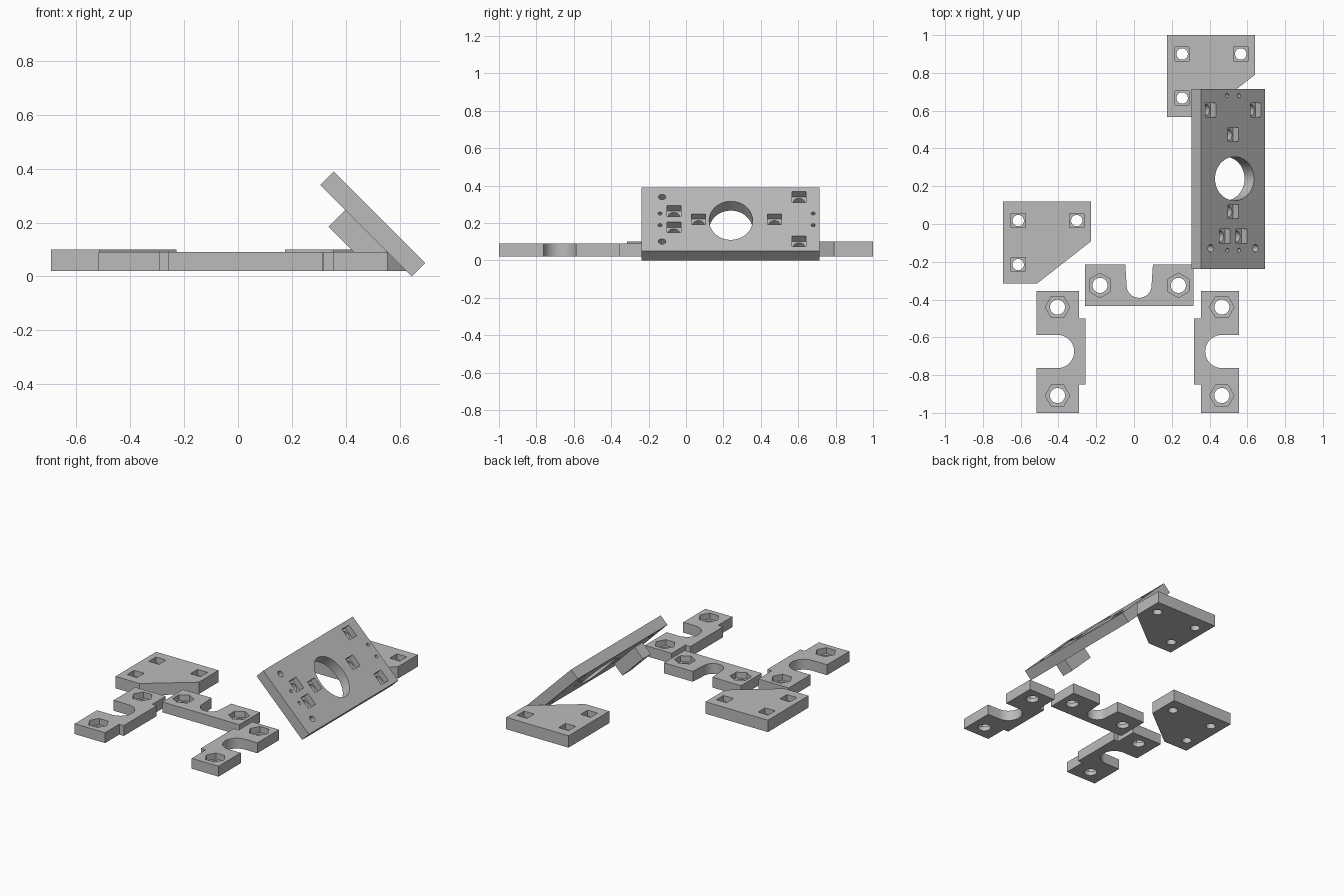
import bpy, bmesh, math
from mathutils import Matrix

if "Cube" in bpy.data.objects:
    bpy.data.objects.remove(bpy.data.objects["Cube"])

grey = bpy.data.materials.new("plain_grey")
grey.diffuse_color = (0.5, 0.5, 0.5, 1)
grey.use_nodes = True
grey.node_tree.nodes["Principled BSDF"].inputs["Base Color"].default_value = grey.diffuse_color


def prisms(name, outlines, z0, z1):
    """One object made of upright prisms, one per outline (counter-clockwise)."""
    bm = bmesh.new()
    for pts in outlines:
        face = bm.faces.new([bm.verts.new((x, y, z0)) for x, y in pts])
        top = bmesh.ops.extrude_face_region(bm, geom=[face])
        bmesh.ops.translate(bm, vec=(0, 0, z1 - z0),
                            verts=[v for v in top["geom"] if isinstance(v, bmesh.types.BMVert)])
    bmesh.ops.recalc_face_normals(bm, faces=bm.faces)
    mesh = bpy.data.meshes.new(name)
    bm.to_mesh(mesh)
    bm.free()
    mesh.materials.append(grey)
    ob = bpy.data.objects.new(name, mesh)
    bpy.context.collection.objects.link(ob)
    return ob


def ring(cx, cy, rx, ry=None, n=32, turn=0.0):
    ry = ry or rx
    return [(cx + rx * math.cos(turn + math.tau * i / n),
             cy + ry * math.sin(turn + math.tau * i / n)) for i in range(n)]


def rect(x0, x1, y0, y1):
    return [(x0, y0), (x1, y0), (x1, y1), (x0, y1)]


def square(cx, cy, w, h):
    return rect(cx - w / 2, cx + w / 2, cy - h / 2, cy + h / 2)


def arc(cx, cy, r, a0, a1, n=20):
    return [(cx + r * math.cos(math.radians(a0 + (a1 - a0) * i / n)),
             cy + r * math.sin(math.radians(a0 + (a1 - a0) * i / n))) for i in range(n + 1)]


def combine(ob, other, operation="DIFFERENCE"):
    """Apply a boolean and discard the helper."""
    mod = ob.modifiers.new("bool", "BOOLEAN")
    mod.object, mod.operation, mod.solver = other, operation, "EXACT"
    dg = bpy.context.evaluated_depsgraph_get()
    mesh = bpy.data.meshes.new_from_object(ob.evaluated_get(dg))
    ob.modifiers.clear()
    ob.data = mesh
    bpy.data.objects.remove(other)


def cut(ob, outlines, z0, z1):
    combine(ob, prisms("cutter", outlines, z0, z1))


# Corner plates: chamfered, with three square nut pockets and bolt holes
def corner_plate(name, ox, oy):
    outline = [(0, 0), (0.18, 0), (0.465, 0.223), (0.465, 0.433), (0, 0.433)]
    plate = prisms(name, [[(x + ox, y + oy) for x, y in outline]], 0.02, 0.10)
    spots = [(ox + 0.08, oy + 0.333), (ox + 0.39, oy + 0.333), (ox + 0.08, oy + 0.1)]
    cut(plate, [square(x, y, 0.075, 0.075) for x, y in spots], 0.06, 0.2)
    cut(plate, [ring(x, y, 0.03) for x, y in spots], -0.1, 0.2)


corner_plate("back_corner_plate", 0.175, 0.567)
corner_plate("left_corner_plate", -0.693, -0.315)


# Clamp brackets: U notch, hexagonal nut pockets and bolt holes
def bracket(name, outline, spots, turn):
    ob = prisms(name, [outline], 0.02, 0.09)
    cut(ob, [ring(x, y, 0.065, n=6, turn=turn) for x, y in spots], 0.05, 0.2)
    cut(ob, [ring(x, y, 0.04) for x, y in spots], -0.1, 0.2)


def side_bracket(name, s, outer, hole, inner, tab):
    """s = 1 opens to -x, s = -1 opens to +x; the other values are distances along s."""
    yc, r = -0.675, 0.088
    pts = [(outer, -1.0), (inner, -1.0), (inner, -0.85), (tab, -0.85), (tab, -0.5),
           (inner, -0.5), (inner, -0.355), (outer, -0.355), (outer, yc + r)]
    pts += arc(hole, yc, r, 90, -90) + [(outer, yc - r)]
    bracket(name, [(s * x, y) for x, y in pts],
            [(s * hole, -0.44), (s * hole, -0.908)], 0)


side_bracket("left_bracket", 1, -0.517, -0.405, -0.29, -0.256)
side_bracket("right_bracket", -1, -0.555, -0.465, -0.355, -0.318)

middle = [(-0.26, -0.435), (0.315, -0.435), (0.315, -0.215), (0.1, -0.215)]
middle += arc(0.027, -0.325, 0.066, 0, -180) + [(-0.046, -0.215), (-0.26, -0.215)]
bracket("middle_bracket", middle, [(-0.18, -0.325), (0.235, -0.325)], math.pi / 2)

# Tilted mounting plate, made flat with its upper face at z = 0
T = 0.0707
plate = prisms("tilted_plate", [rect(-0.24, 0.24, -0.238, 0.715)], -T, 0)
# Block on the underside behind the paired pockets
combine(plate, prisms("block", [rect(-0.108, 0.108, -0.108, -0.022)], -T - 0.088, -T + 0.01), "UNION")
# Large oval opening
cut(plate, [ring(0.01, 0.24, 0.146, 0.116, 64)], -0.3, 0.1)
# Square nut pockets with bolt holes
spots = [(-0.062, -0.065), (0.062, -0.065), (0, 0.067), (0, 0.473), (-0.168, 0.604), (0.168, 0.604)]
cut(plate, [square(x, y, 0.08, 0.075) for x, y in spots], -0.04, 0.1)
cut(plate, [ring(x, y, 0.03) for x, y in spots], -0.3, 0.1)
# Small round holes
small = [ring(x, -0.128, 0.02, n=24) for x in (-0.168, 0.168)]
small += [ring(x, y, 0.011, n=16) for x in (-0.044, 0.044) for y in (-0.139, 0.68)]
cut(plate, small, -0.3, 0.1)
plate.data.transform(Matrix.Translation((0.525, 0, 0.22)) @ Matrix.Rotation(math.pi / 4, 4, "Y"))

# Smooth the round walls, keep the edges sharp
for ob in bpy.context.scene.objects:
    ob.select_set(True)
    bpy.context.view_layer.objects.active = ob
bpy.ops.object.shade_smooth_by_angle(angle=math.radians(30))
